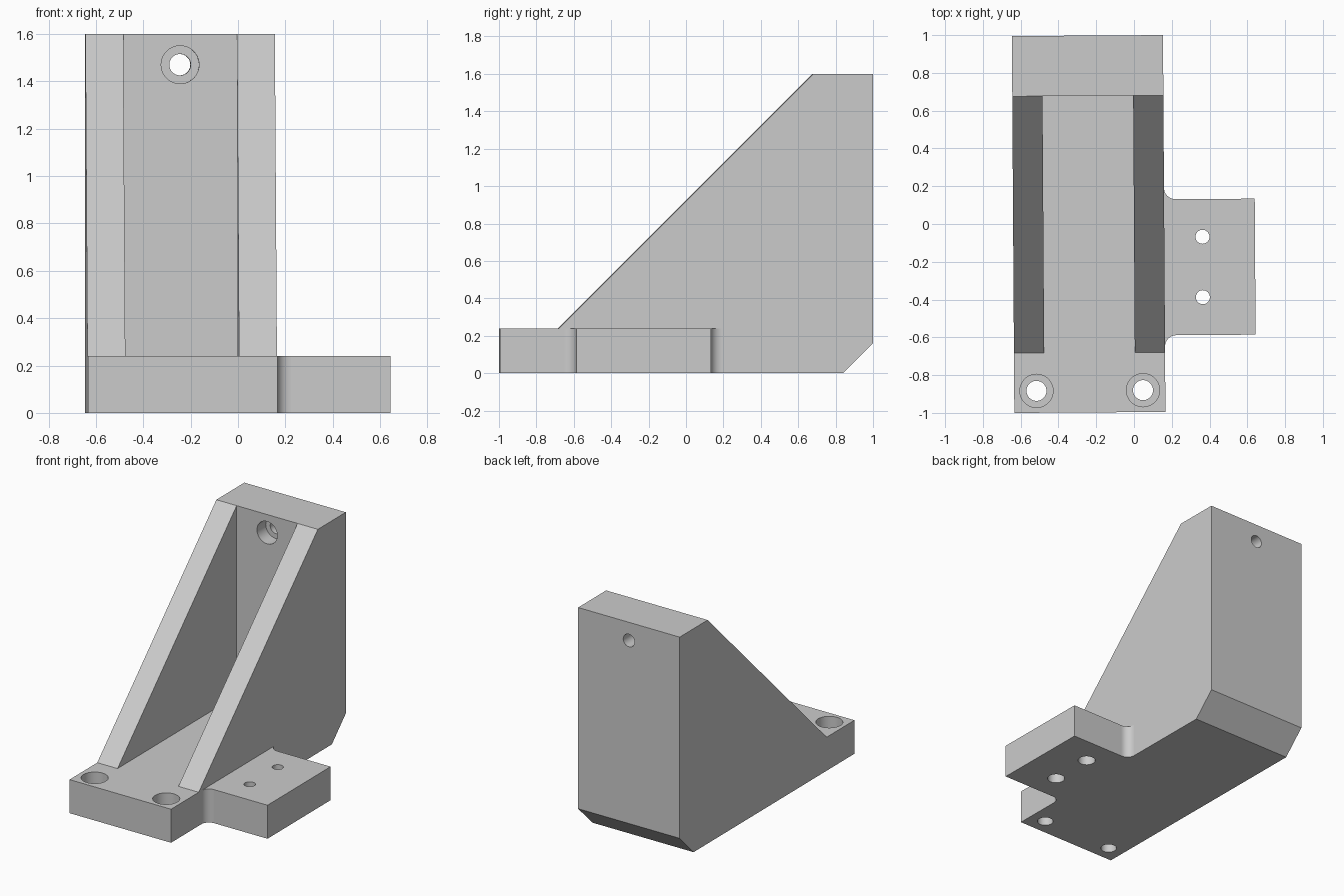
import bpy
import bmesh
from math import sin, cos, pi, radians
from mathutils import Matrix, Vector

cube = bpy.data.objects.get("Cube")
if cube:
    bpy.data.objects.remove(cube, do_unlink=True)

grey = bpy.data.materials.new("machined grey")
grey.use_nodes = True
grey.diffuse_color = (0.6, 0.6, 0.6, 1)
grey.node_tree.nodes["Principled BSDF"].inputs["Base Color"].default_value = (0.6, 0.6, 0.6, 1)

LEFT, RIGHT = -0.64, 0.16      # sides of the main body
FRONT, BACK = -0.996, 0.999
PLATE, TOP = 0.24, 1.6         # base plate and overall height


def prism(name, points, direction):
    """Extrude a closed 3D outline along a direction."""
    bm = bmesh.new()
    face = bm.faces.new([bm.verts.new(p) for p in points])
    swept = bmesh.ops.extrude_face_region(bm, geom=[face])["geom"]
    verts = [v for v in swept if isinstance(v, bmesh.types.BMVert)]
    bmesh.ops.translate(bm, verts=verts, vec=direction)
    bmesh.ops.recalc_face_normals(bm, faces=bm.faces)
    mesh = bpy.data.meshes.new(name)
    bm.to_mesh(mesh)
    bm.free()
    mesh.materials.append(grey)
    obj = bpy.data.objects.new(name, mesh)
    bpy.context.collection.objects.link(obj)
    return obj


def side_profile(name, yz, x0, x1):
    return prism(name, [(x0, y, z) for y, z in yz], (x1 - x0, 0, 0))


def rod(name, start, end, radius, sides=48):
    """Cylinder between two points."""
    start, axis = Vector(start), Vector(end) - Vector(start)
    turn = axis.to_track_quat("Z", "Y")
    ring = [start + turn @ Vector((radius * cos(2 * pi * i / sides),
                                   radius * sin(2 * pi * i / sides), 0)) for i in range(sides)]
    return prism(name, ring, axis)


def combine(target, tool, operation):
    mod = target.modifiers.new("cut", "BOOLEAN")
    mod.operation, mod.solver, mod.object = operation, "EXACT", tool
    bpy.ops.object.select_all(action="DESELECT")
    bpy.context.view_layer.objects.active = target
    target.select_set(True)
    bpy.ops.object.modifier_apply(modifier=mod.name)
    bpy.data.objects.remove(tool, do_unlink=True)


# Body: base plate, sloping ribs and back wall in one side profile
bracket = side_profile("angle_bracket", [
    (FRONT, 0), (0.84, 0), (BACK, 0.16), (BACK, TOP),
    (0.68, TOP), (-0.68, PLATE), (FRONT, PLATE)], LEFT, RIGHT)

# Pocket between the two ribs
pocket = side_profile("pocket_cutter", [
    (-0.9, PLATE), (0.68, PLATE), (0.68, 1.8), (-0.9, 1.8)], -0.48, 0)
combine(bracket, pocket, "DIFFERENCE")

# Side tab with filleted inner corners
tab_front, tab_back, tab_end, r = -0.59, 0.13, 0.64, 0.06
arc = [(RIGHT + r - r * sin(a), r - r * cos(a)) for a in (pi / 2 * i / 10 for i in range(11))]
outline = [(tab_end, tab_front), (tab_end, tab_back)]
outline += [(x, tab_back + d) for x, d in arc]
outline += [(RIGHT - 0.05, tab_back + r), (RIGHT - 0.05, tab_front - r)]
outline += [(x, tab_front - d) for x, d in reversed(arc)]
tab = prism("side_tab", [(x, y, 0) for x, y in outline], (0, 0, PLATE))
combine(bracket, tab, "UNION")

# Counterbored holes: start, end, bore radius, counterbore radius, depth
holes = [
    ((-0.522, -0.88, PLATE), (-0.522, -0.88, 0), 0.053, 0.088, 0.12),
    ((0.042, -0.88, PLATE), (0.042, -0.88, 0), 0.053, 0.088, 0.12),
    ((-0.24, 0.68, 1.47), (-0.24, BACK, 1.47), 0.045, 0.08, 0.1),
    ((0.362, -0.07, 0), (0.362, -0.07, PLATE), 0.037, 0.058, 0.12),
    ((0.362, -0.39, 0), (0.362, -0.39, PLATE), 0.037, 0.058, 0.12),
]
for start, end, bore, wide, depth in holes:
    a, b = Vector(start), Vector(end)
    way = (b - a).normalized()
    combine(bracket, rod("bore_cutter", a - way * 0.05, b + way * 0.05, bore), "DIFFERENCE")
    combine(bracket, rod("counterbore_cutter", a - way * 0.05, a + way * depth, wide), "DIFFERENCE")

# Slight turn about the vertical axis
bracket.data.transform(Matrix.Rotation(0.0065, 4, "Z"))

# Smooth the bores and fillets only; large planes stay flat
bpy.ops.object.select_all(action="DESELECT")
bpy.context.view_layer.objects.active = bracket
bracket.select_set(True)
bpy.ops.object.shade_smooth_by_angle(angle=radians(30))
for face in bracket.data.polygons:
    face.use_smooth = face.area < 0.005
